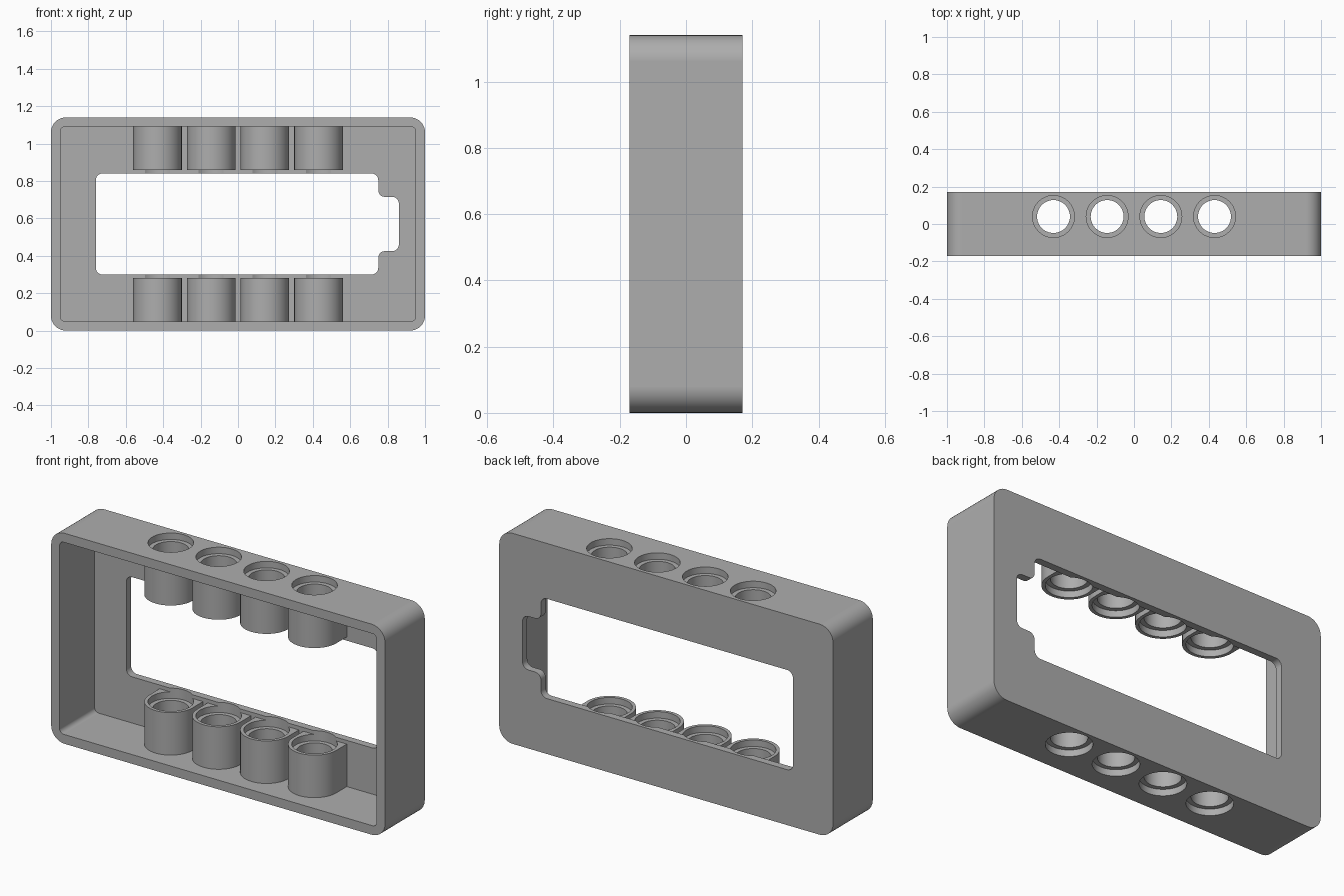
import bpy, bmesh, math
from mathutils import Vector

cube = bpy.data.objects.get("Cube")
if cube:
    bpy.data.objects.remove(cube, do_unlink=True)

HEIGHT, FRONT, BACK = 1.14, -0.17, 0.17
PANEL = 0.13          # inner face of the back panel
BORE_Y, BLOCK_R = 0.04, 0.13

grey = bpy.data.materials.new("light_grey")
grey.use_nodes = True
colour = (0.42, 0.42, 0.42, 1)
grey.diffuse_color = colour
grey.node_tree.nodes["Principled BSDF"].inputs["Base Color"].default_value = colour


def rounded(points, radius, steps=6):
    """Fillet every right-angled corner of an outline."""
    result = []
    for i, p in enumerate(points):
        p = Vector(p)
        a = (Vector(points[i - 1]) - p).normalized()
        b = (Vector(points[(i + 1) % len(points)]) - p).normalized()
        for k in range(steps + 1):
            t = k / steps * math.pi / 2
            result.append(p + radius * (a * (1 - math.sin(t)) + b * (1 - math.cos(t))))
    return result


def rect(x, z0, z1):
    return [(-x, z0), (x, z0), (x, z1), (-x, z1)]


def loft(name, rings):
    """Closed solid through matching rings of points."""
    bm = bmesh.new()
    loops = [[bm.verts.new(p) for p in ring] for ring in rings]
    for low, high in zip(loops, loops[1:]):
        for i in range(len(low)):
            bm.faces.new((low[i - 1], low[i], high[i], high[i - 1]))
    bm.faces.new(loops[0])
    bm.faces.new(loops[-1])
    bmesh.ops.recalc_face_normals(bm, faces=bm.faces)
    mesh = bpy.data.meshes.new(name)
    bm.to_mesh(mesh)
    bm.free()
    mesh.materials.append(grey)
    obj = bpy.data.objects.new(name, mesh)
    bpy.context.collection.objects.link(obj)
    return obj


def slab(name, outline, y0, y1):
    return loft(name, [[(x, y, z) for x, z in outline] for y in (y0, y1)])


def combine(target, other, operation):
    mod = target.modifiers.new("combine", "BOOLEAN")
    mod.operation, mod.object, mod.solver = operation, other, "EXACT"
    bpy.context.view_layer.objects.active = target
    bpy.ops.object.modifier_apply(modifier=mod.name)
    bpy.data.objects.remove(other, do_unlink=True)


# Open-fronted shell with a rounded outline
frame = slab("frame", rounded(rect(1, 0, HEIGHT), 0.08, 10), FRONT, BACK)
combine(frame, slab("cavity", rounded(rect(0.95, 0.05, HEIGHT - 0.05), 0.025), -0.3, PANEL), "DIFFERENCE")

# Window with a notch at its +x end
window = [(-0.76, 0.30), (0.75, 0.30), (0.75, 0.425), (0.86, 0.425),
          (0.86, 0.715), (0.75, 0.715), (0.75, 0.84), (-0.76, 0.84)]
combine(frame, slab("window", rounded(window, 0.035), 0, 0.3), "DIFFERENCE")

# Round-fronted blocks along both long walls
centres = [0.287 * (i - 1.5) for i in range(4)]
for flip in (False, True):
    def level(z):
        return HEIGHT - z if flip else z

    for cx in centres:
        arc = [math.pi * (1 + k / 24) for k in range(25)]
        outline = [(cx + BLOCK_R * math.cos(t), BORE_Y + BLOCK_R * math.sin(t)) for t in arc]
        outline += [(cx + BLOCK_R, 0.15), (cx - BLOCK_R, 0.15)]
        block = loft("block", [[(x, y, level(z)) for x, y in outline] for z in (0.02, 0.28)])
        combine(frame, block, "UNION")

    # Pin holes, counterbored at both ends
    bore = [(0.112, -0.1), (0.112, 0.035), (0.088, 0.035),
            (0.088, 0.245), (0.112, 0.245), (0.112, 0.32)]
    for cx in centres:
        turn = [math.tau * k / 48 for k in range(48)]
        hole = loft("hole", [[(cx + r * math.cos(t), BORE_Y + r * math.sin(t), level(z))
                              for t in turn] for r, z in bore])
        combine(frame, hole, "DIFFERENCE")

# Smooth curves, crisp edges
bpy.ops.object.select_all(action="DESELECT")
frame.select_set(True)
bpy.context.view_layer.objects.active = frame
bpy.ops.object.shade_smooth_by_angle(angle=math.radians(30))
weighted = frame.modifiers.new("flat_normals", "WEIGHTED_NORMAL")
weighted.keep_sharp = True
